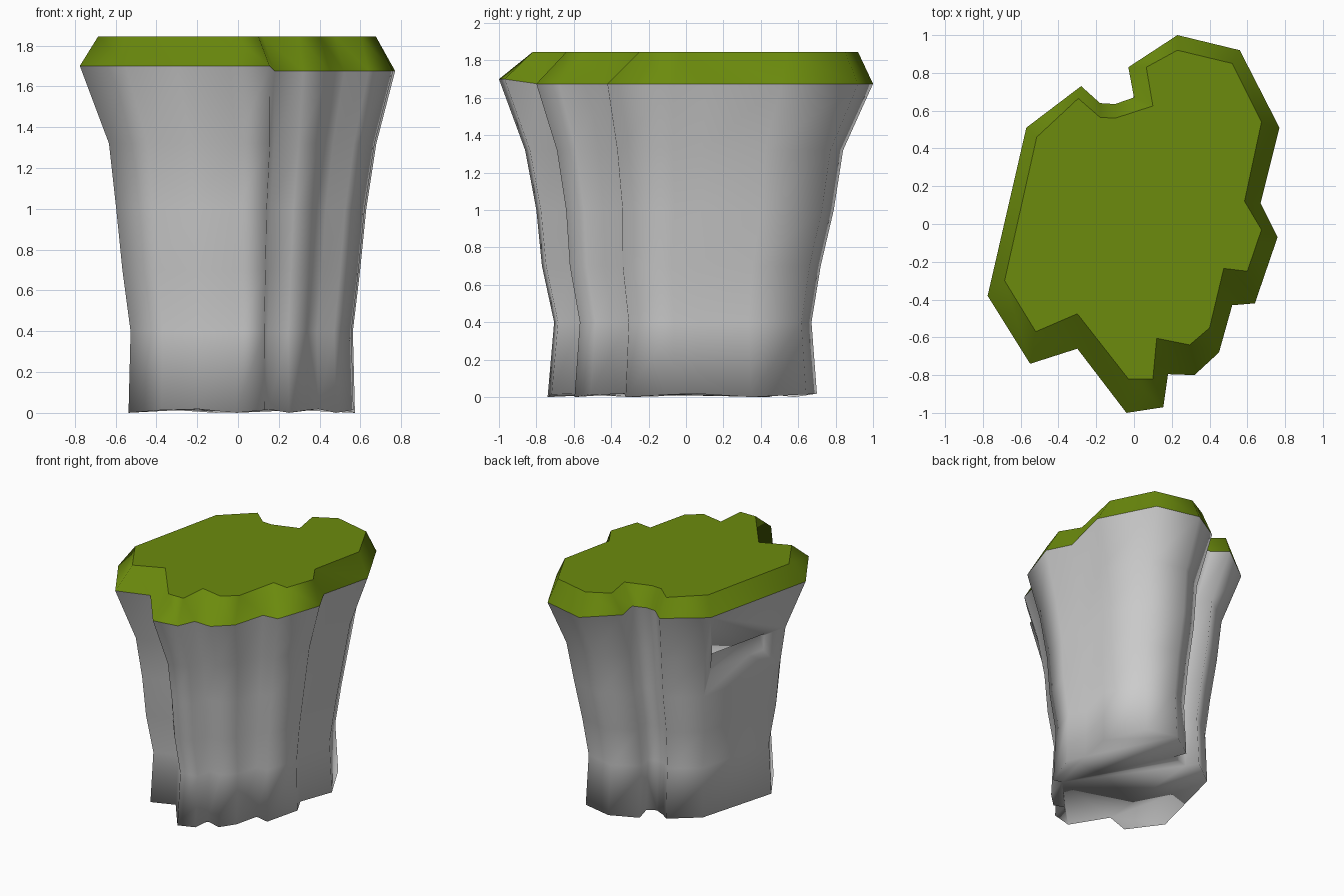
import bpy, bmesh, math
from mathutils import Vector

if "Cube" in bpy.data.objects:
    bpy.data.objects.remove(bpy.data.objects["Cube"])

# Plan outlines: lower rim of the grass, and its flat top
RIM = [(.23, 1), (.56, .92), (.77, .51), (.67, .11), (.76, -.07), (.64, -.42), (.52, -.43),
       (.45, -.68), (.32, -.8), (.18, -.795), (.155, -.97), (-.04, -1), (-.3, -.66),
       (-.55, -.74), (-.775, -.38), (-.57, .51), (-.28, .73), (-.18, .64), (-.1, .635),
       (0, .67), (-.03, .83)]
TOP = [(.23, .92), (.52, .85), (.675, .54), (.585, .12), (.675, -.03), (.6, -.25), (.475, -.235),
       (.4, -.55), (.295, -.64), (.12, -.605), (.1, -.82), (-.03, -.82), (-.3, -.475),
       (-.52, -.57), (-.685, -.3), (-.515, .46), (-.295, .665), (-.18, .565), (-.1, .56),
       (.1, .625), (.065, .83)]
# Wall taper: height, x scale, x shift, y scale, y shift
TAPER = [(1.32, .848, .025, .85, -.01), (1.0, .793, .018, .795, -.005),
         (.7, .754, .018, .745, -.025), (.4, .705, .02, .688, -.017), (0, .718, .02, .72, -.02)]


def rim_ring():
    return [(x, y, 1.70 if x < .16 else 1.675) for x, y in RIM]


def loft(name, rings, cap_first, cap_last):
    bm = bmesh.new()
    loops = [[bm.verts.new(p) for p in r] for r in rings]
    n = len(loops[0])
    for a, b in zip(loops, loops[1:]):
        for i in range(n):
            j = (i + 1) % n
            bm.faces.new((a[i], a[j], b[j], b[i]))
    if cap_first:
        bm.faces.new(loops[0][::-1])
    if cap_last:
        bm.faces.new(loops[-1])
    bmesh.ops.recalc_face_normals(bm, faces=bm.faces)
    return finish(name, bm)


def finish(name, bm):
    me = bpy.data.meshes.new(name)
    bm.to_mesh(me)
    bm.free()
    ob = bpy.data.objects.new(name, me)
    bpy.context.collection.objects.link(ob)
    return ob


def activate(ob):
    bpy.ops.object.select_all(action='DESELECT')
    ob.select_set(True)
    bpy.context.view_layer.objects.active = ob


def smooth(ob, degrees):
    activate(ob)
    bpy.ops.object.shade_smooth_by_angle(angle=math.radians(degrees))


# Rock body with a slightly uneven foot
rings = [rim_ring()]
for z, sx, dx, sy, dy in TAPER:
    rings.append([(x * sx + dx, y * sy + dy, z if z else .011 * (1 + math.sin(i * 2.1 + .7)))
                  for i, (x, y) in enumerate(RIM)])
rock = loft("rock_body", rings, True, True)

# Ledge cut into the left wall
a, b = Vector((-.485, .36, 0)), Vector((-.602, -.13, 0))
out = Vector((-.975, .222, 0))
bm = bmesh.new()
for p in (a, b):
    for d, z in ((-.08, 1.33), (.12, 1.34), (.12, .86)):
        bm.verts.new(p + out * d + Vector((0, 0, z)))
bmesh.ops.convex_hull(bm, input=bm.verts)
bmesh.ops.recalc_face_normals(bm, faces=bm.faces)
cutter = finish("ledge_cutter", bm)
cutter.hide_render = True
mod = rock.modifiers.new("ledge", 'BOOLEAN')
mod.operation = 'DIFFERENCE'
mod.solver = 'EXACT'
mod.object = cutter
activate(rock)
bpy.ops.object.modifier_apply(modifier="ledge")
bpy.data.objects.remove(cutter)

# Drop the rock's hidden lid so it does not disturb the smooth walls
bm = bmesh.new()
bm.from_mesh(rock.data)
lid = [f for f in bm.faces if min(v.co.z for v in f.verts) > 1.6]
bmesh.ops.delete(bm, geom=lid, context='FACES_ONLY')
bm.to_mesh(rock.data)
bm.free()
smooth(rock, 115)

# Grass cap: soft sloped rim, crisp flat top
grass = loft("grass_cap", [rim_ring(), [(x, y, 1.845) for x, y in TOP]], False, True)
smooth(grass, 150)
sharp = grass.data.attributes.get("sharp_edge") or \
    grass.data.attributes.new("sharp_edge", 'BOOLEAN', 'EDGE')
for e in grass.data.edges:
    if all(grass.data.vertices[i].co.z > 1.8 for i in e.vertices):
        sharp.data[e.index].value = True
mat = bpy.data.materials.new("grass_green")
mat.diffuse_color = (.15, .26, .004, 1)
mat.use_nodes = True
mat.node_tree.nodes["Principled BSDF"].inputs["Base Color"].default_value = mat.diffuse_color
grass.data.materials.append(mat)
